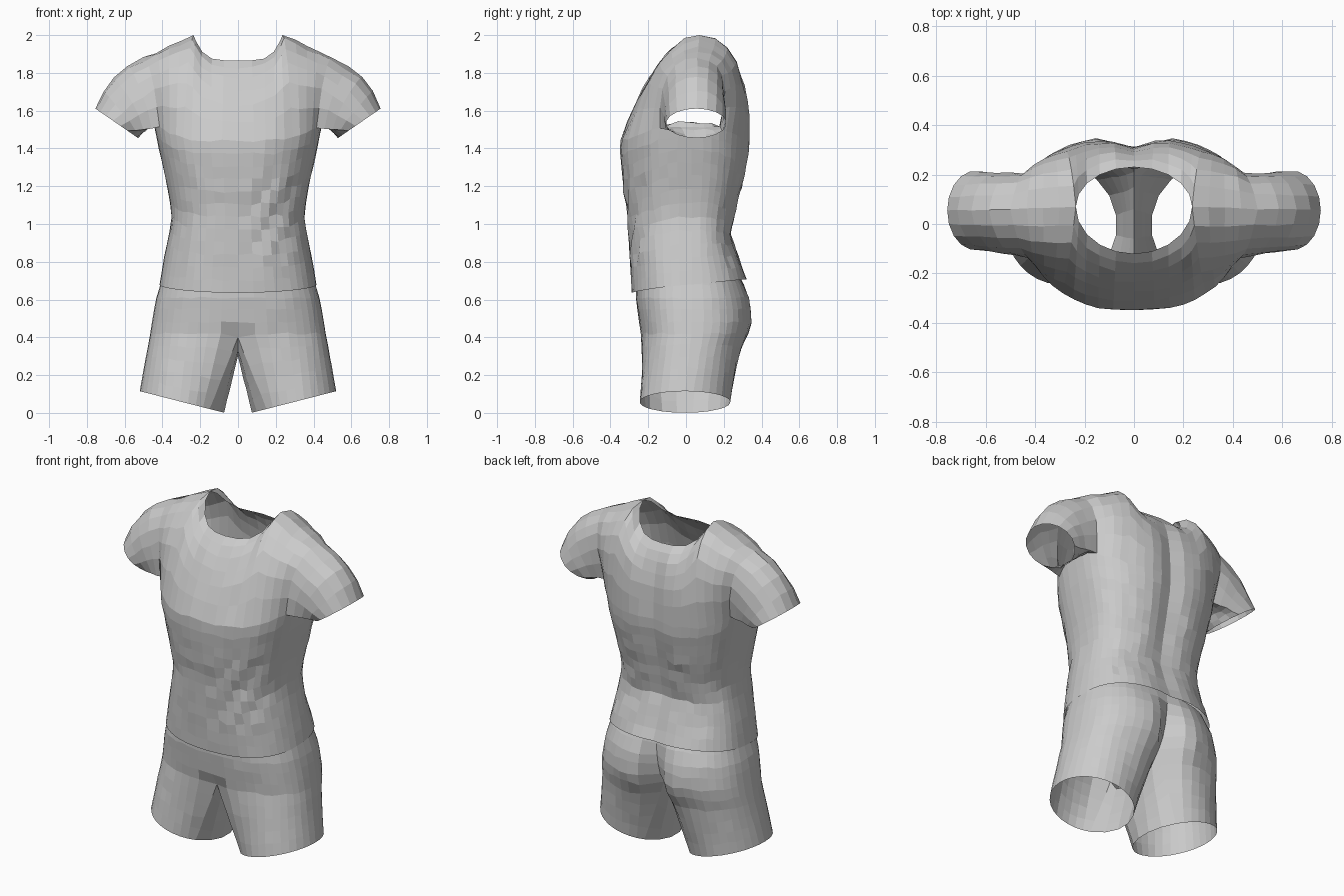
import bpy, bmesh, math, random
from mathutils import Vector as V

if "Cube" in bpy.data.objects:
    bpy.data.objects.remove(bpy.data.objects["Cube"])

random.seed(4)
N = 24      # columns on half of the body, front centre to back centre
A = 9       # column where the armhole starts (mirrored at N - A on the back)
K = 5       # column where the neckline meets the shoulder
R = 6       # rows from chest to shoulder

grey = bpy.data.materials.new("light grey cloth")
grey.diffuse_color = (0.6, 0.6, 0.6, 1)
grey.use_nodes = True
grey.node_tree.nodes["Principled BSDF"].inputs["Base Color"].default_value = grey.diffuse_color


def curve(pts, z):
    """Linear look-up of a profile value at height z."""
    if z <= pts[0][0]:
        return pts[0][1]
    for (a, p), (b, q) in zip(pts, pts[1:]):
        if z <= b:
            return p + (q - p) * (z - a) / (b - a)
    return pts[-1][1]


def section(t, z, width, front, back, cleft, power=0.8):
    """Point on a rounded body section; t runs 0 (front) to pi (back)."""
    s, c = max(math.sin(t), 0), math.cos(t)
    x = curve(width, z) * s ** power
    depth = curve(front, z) if c > 0 else curve(back, z)
    y = 0.03 + (depth - 0.03) * abs(c) ** power
    if c < 0:
        y -= curve(cleft, z) * math.exp(-(x / 0.07) ** 2)
    return V((0 if x < 1e-4 else x, y, z))


def skin(quads, rows, closed=False):
    """Faces between neighbouring rows of points."""
    for a, b in zip(rows, rows[1:]):
        n = len(a)
        for i in range(n if closed else n - 1):
            k = (i + 1) % n
            quads.append((a[i], a[k], b[k], b[i]))


def finish(name, quads, wrinkle):
    """Build both halves, weld them and add cloth folds."""
    bm = bmesh.new()
    for sx in (1, -1):
        for q in quads:
            bm.faces.new([bm.verts.new((p.x * sx, p.y, p.z)) for p in q])
    bmesh.ops.remove_doubles(bm, verts=bm.verts, dist=0.0005)
    bmesh.ops.recalc_face_normals(bm, faces=bm.faces)
    for v in bm.verts:
        if not v.is_boundary and abs(v.co.x) > 0.01:
            v.co += wrinkle(v.co)
    me = bpy.data.meshes.new(name)
    bm.to_mesh(me)
    bm.free()
    me.materials.append(grey)
    bpy.context.collection.objects.link(bpy.data.objects.new(name, me))


# ---- shirt ----
SW = [(.63, .425), (.68, .415), (.8, .395), (.95, .365), (1.05, .35),
      (1.2, .375), (1.4, .42), (1.55, .45)]
SF = [(.64, -.287), (.85, -.3), (1.05, -.31), (1.23, -.335), (1.42, -.353), (1.55, -.32)]
SB = [(.7, .33), (.8, .29), (.95, .243), (1.1, .275), (1.2, .305), (1.4, .345), (1.6, .345)]
SC = [(.7, .015), (.95, .02), (1.2, .035), (1.6, .035)]
ts = [math.pi * j / N for j in range(N + 1)]

# torso below the arms
rows = []
for r in range(13):
    s = r / 12
    row = []
    for t in ts:
        hem = 0.67 - 0.035 * math.cos(t) + 0.01 * math.sin(t)
        z = hem + (1.44 + 0.1 * math.sin(t) ** 4 - hem) * s
        row.append(section(t, z, SW, SF, SB, SC))
    rows.append(row)
shirt = []
skin(shirt, rows)
chest = rows[-1]


def top_point(j, side):
    """Neckline for the first columns, then the shoulder ridge."""
    if j <= K:
        a = math.pi / 2 * j / K
        depth = 0.19 if side < 0 else 0.16
        return V((.235 * math.sin(a), .07 + side * depth * math.cos(a),
                  1.866 + .134 * math.sin(a) ** 5))
    return V((.235, .07, 2.0)).lerp(V((.5, .06, 1.88)), (j - K) / (A - K))


# chest and upper back panels, curving up to the neck and shoulders
armhole = {}
for side in (-1, 1):
    cols = []
    for j in range(A + 1):
        p = chest[j if side < 0 else N - j]
        q = top_point(j, side)
        u = j / A
        k = 0.5 - 0.6 * u * u if side < 0 else -0.05 - 0.75 * u * u
        h = min(0.74 + 0.23 * j / K, 0.97)
        c = V(((p.x + q.x) / 2, p.y + (q.y - p.y) * k, p.z + (q.z - p.z) * h))
        cols.append([p.lerp(c, i / R).lerp(c.lerp(q, i / R), i / R) for i in range(R + 1)])
    skin(shirt, cols)
    armhole[side] = cols[-1]

# sleeve from armhole to cuff
loop = armhole[-1] + armhole[1][-2::-1] + [chest[j] for j in range(N - A - 1, A, -1)]
n = len(loop)
rings = []
for r in range(5):
    s = r / 4
    ring = []
    for i, p in enumerate(loop):
        a = 2 * math.pi * (i - R) / n
        up = math.cos(a)
        cuff = V((.642 + .113 * up, .055 + .16 * math.sin(a), 1.533 + .078 * up))
        bulge = V((.03, 0, .03)) * max(up, 0) * 4 * s * (1 - s)
        ring.append(p.lerp(cuff, s) + bulge)
    rings.append(ring)
skin(shirt, rings, closed=True)


def shirt_folds(p):
    d = V((0, random.uniform(-.003, .003), random.uniform(-.008, .008)))
    if p.y < -.1 and 0 < p.x < .33 and .8 < p.z < 1.25:    # diagonal folds at the waist
        d.y += .008 * math.sin((p.z - 1.6 * p.x) * 28)
    if p.y > .1 and p.z < 1.2:                             # bunching at the lower back
        d.y += .003 * math.sin(p.z * 30 + abs(p.x) * 15)
    return d


finish("shirt", shirt, shirt_folds)

# ---- shorts ----
PW = [(.42, .465), (.6, .435), (.7, .405), (.74, .395)]
PF = [(.42, -.24), (.6, -.265), (.74, -.265)]
PB = [(.4, .335), (.5, .36), (.6, .345), (.7, .305), (.74, .28)]
PC = [(.42, .13), (.6, .07), (.7, .02), (.74, 0)]

# hips
shorts = []
rows = [[section(t, z, PW, PF, PB, PC) for t in ts] for z in (.74, .68, .61, .55, .48, .42)]
rows[-1][0] = V((0, -.2, .4))
skin(shorts, rows)

# legs, from the hip row closed by a crotch line down to the hem
crotch = [V((0, .15, .35)), V((0, .06, .305)), V((0, -.06, .3)), V((0, -.15, .33))]
loop = rows[-1] + crotch
angles = [-40 + 260 * j / N for j in range(N + 1)] + [240, 260, 280, 300]
rings = []
for r in range(6):
    s = r / 5
    ring = []
    for p, deg in zip(loop, angles):
        a = math.radians(deg)
        x = .295 + .225 * math.sin(a)
        hem = V((x, -.005 - .24 * math.cos(a), .115 * (x - .07) / .45))
        q = p.lerp(hem, s)
        if p.y > .1:                                       # buttocks tuck in quickly
            q.y = p.y + (hem.y - p.y) * s ** 0.65
        ring.append(q)
    rings.append(ring)
skin(shorts, rings, closed=True)


def shorts_folds(p):
    return V((0, random.uniform(-.002, .002), random.uniform(-.006, .006)))


finish("shorts", shorts, shorts_folds)
